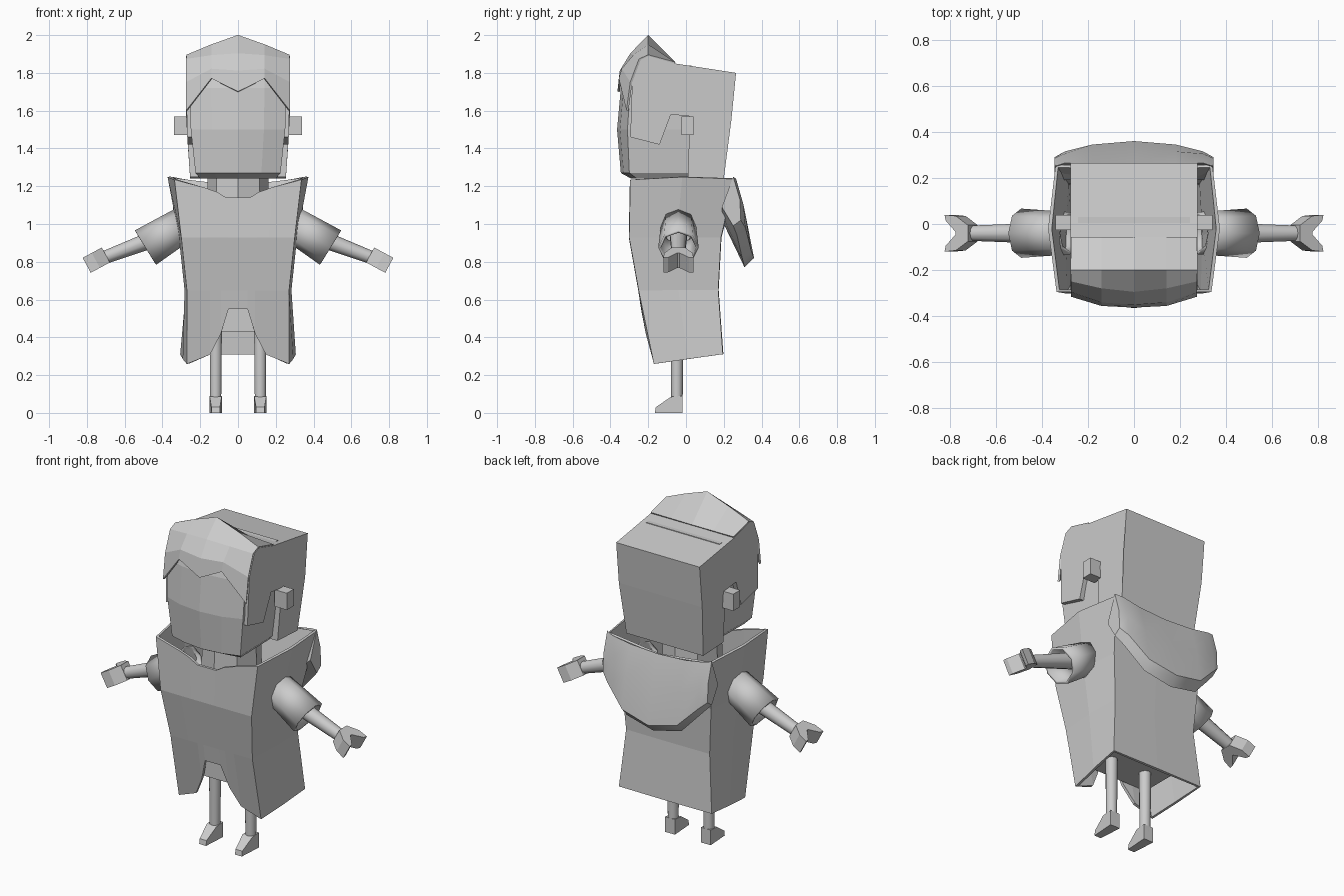
import bpy, bmesh
from mathutils import Vector, Matrix

if "Cube" in bpy.data.objects:
    bpy.data.objects.remove(bpy.data.objects["Cube"])


def finish(name, bm, smooth=False, thick=0):
    bmesh.ops.remove_doubles(bm, verts=bm.verts, dist=0.0005)
    bmesh.ops.recalc_face_normals(bm, faces=bm.faces)
    me = bpy.data.meshes.new(name)
    bm.to_mesh(me)
    bm.free()
    ob = bpy.data.objects.new(name, me)
    bpy.context.collection.objects.link(ob)
    if thick:
        m = ob.modifiers.new("thickness", "SOLIDIFY")
        m.thickness, m.offset = thick, 0
    if smooth:
        bpy.ops.object.select_all(action='DESELECT')
        bpy.context.view_layer.objects.active = ob
        ob.select_set(True)
        bpy.ops.object.shade_smooth_by_angle(angle=0.7)
    return ob


def loft(name, cols, wrap=False, ring=False, caps=False, **kw):
    """Skin neighbouring columns of points; ring closes every column."""
    bm = bmesh.new()
    vs = [[bm.verts.new(p) for p in c] for c in cols]
    n, m = len(vs), len(vs[0])
    for i in range(n if wrap else n - 1):
        a, b = vs[i], vs[(i + 1) % n]
        for j in range(m if ring else m - 1):
            k = (j + 1) % m
            bm.faces.new((a[j], b[j], b[k], a[k]))
    if caps:
        bm.faces.new(vs[0])
        bm.faces.new(vs[-1])
    return finish(name, bm, **kw)


def flip(col):
    return [(-x, y, z) for x, y, z in col]


def both(half):
    """Columns for x >= 0 (first on the centre line) made symmetric."""
    return [flip(c) for c in half[:0:-1]] + half


def tube(name, p0, p1, r0, r1, sides=12, caps=True, thick=0):
    p0, p1 = Vector(p0), Vector(p1)
    d = p1 - p0
    mat = Matrix.Translation((p0 + p1) / 2) @ d.to_track_quat('Z', 'Y').to_matrix().to_4x4()
    bm = bmesh.new()
    bmesh.ops.create_cone(bm, cap_ends=caps, segments=sides, radius1=r0, radius2=r1,
                          depth=d.length, matrix=mat)
    return finish(name, bm, smooth=True, thick=thick)


def box(name, lo, hi):
    lo, hi = Vector(lo), Vector(hi)
    bm = bmesh.new()
    bmesh.ops.create_cube(bm, size=1, matrix=Matrix.Translation((lo + hi) / 2)
                          @ Matrix.Diagonal((*(hi - lo), 1)))
    return finish(name, bm)


# Face: stacked rings with a pointed front
rings = [(1.24, .20, -.29, -.26), (1.27, .225, -.345, -.30), (1.5, .25, -.365, -.31),
         (1.72, .255, -.345, -.295), (1.84, .25, -.31, -.26)]
loft("face", [[(0, yc, z), (w * .55, yc + .015, z), (w, ye, z), (w * .97, .03, z),
               (-w * .97, .03, z), (-w, ye, z), (-w * .55, yc + .015, z)]
              for z, w, yc, ye in rings], ring=True, caps=True)

# Hair block with sideburn outline, narrower at the nape
prof = [(.01, 1.25), (.2, 1.24), (.24, 1.55), (.265, 1.80), (-.06, 1.85), (-.2, 1.89), (-.24, 1.87),
        (-.285, 1.75), (-.295, 1.46), (-.14, 1.42), (-.08, 1.58), (.02, 1.57)]
side = [(.275 - max(0, 1.55 - z) * .07, y, z) for y, z in prof]
loft("hair_back", [side, flip(side)], ring=True, caps=True)

# Zigzag fringe rising to a central peak
fringe = [(0, [(-.357, 1.70), (-.345, 1.81), (-.29, 1.90), (-.2, 1.995), (-.06, 1.852)]),
          (.14, [(-.35, 1.77), (-.335, 1.82), (-.275, 1.89), (-.2, 1.945), (-.06, 1.852)]),
          (.272, [(-.31, 1.60), (-.29, 1.75), (-.245, 1.87), (-.2, 1.89), (-.06, 1.852)])]
loft("fringe", both([[(x, y, z) for y, z in c] for x, c in fringe]), thick=.012)

# Neck
tube("neck", (0, -.06, .95), (0, -.06, 1.25), .17, .16, 8)

# Coat: columns from front centre round to back centre, stepped front hem
coat = []
for f, top, hem, hy in [(0, 1.14, .55, -.23), (.19, 1.14, .55, -.23), (.34, 1.17, .42, -.205),
                        (.56, 1.195, .31, -.175), (1, 1.235, .26, -.165)]:
    coat.append([(f * .33, -.29, top), (f * .295, -.295, .93), (f * .265, -.245, .65),
                 (f * .265, hy, hem)])
coat.append([(.365, -.02, 1.25), (.305, -.05, .93), (.275, -.04, .65), (.285, .01, .285)])
coat.append([(.335, .25, 1.24), (.29, .18, .93), (.27, .165, .65), (.30, .19, .31)])
coat.append([(0, .25, 1.2), (0, .18, .93), (0, .165, .65), (0, .19, .31)])
loft("coat", coat + [flip(c) for c in coat[-2:0:-1]], wrap=True, thick=.016)

# Underbody closing the inside of the coat
box("underbody", (-.24, -.19, .43), (.24, .15, .60))

# Hood hanging down the back
hood = [(0, [(.265, 1.21), (.315, 1.05), (.36, .82), (.31, .77), (.20, 1.0)]),
        (.18, [(.265, 1.22), (.315, 1.05), (.345, .86), (.30, .81), (.20, 1.0)]),
        (.30, [(.265, 1.24), (.305, 1.10), (.315, .98), (.27, .94), (.19, 1.05)]),
        (.345, [(.25, 1.25), (.285, 1.13), (.29, 1.02), (.25, .99), (.19, 1.09)])]
loft("hood", both([[(x, y, z) for y, z in c] for x, c in hood]), ring=True, caps=True, smooth=True)

# Claw outline: distance along the arm, sideways offset
claw = [(-.04, -.035), (.02, -.075), (.075, -.08), (.07, -.055), (.02, -.005), (.02, .005),
        (.07, .055), (.075, .08), (.02, .075), (-.04, .035)]

for s, tag in ((1, "left"), (-1, "right")):
    # Ear
    xs = sorted((s * .26, s * .34))
    box(tag + "_ear", (xs[0], -.025, 1.47), (xs[1], .04, 1.57))
    # Sleeve and arm
    tube(tag + "_sleeve", (s * .28, -.04, 1.005), (s * .49, -.04, .875), .085, .1, 8,
         caps=False, thick=.014)
    tube(tag + "_arm", (s * .33, -.04, .965), (s * .70, -.04, .825), .05, .035, 10)
    # Two-pronged hand
    u, v = Vector((s * .88, 0, -.475)), Vector((s * .475, 0, .88))
    mid = Vector((s * .735, -.04, .817))
    loft(tag + "_hand", [[mid + u * a + Vector((0, b, 0)) + v * t for a, b in claw]
                         for t in (-.045, .045)], ring=True, caps=True)
    # Leg and pointed shoe
    x = s * .118
    tube(tag + "_leg", (x, -.048, .02), (x, -.048, .5), .03, .035, 10)
    shoe = [(-.018, 0), (-.018, .09), (-.08, .085), (-.16, .03), (-.165, 0)]
    loft(tag + "_shoe", [[(x + t * w, y, z) for (y, z), w in zip(shoe, (1, 1, 1, .7, .7))]
                         for t in (-.032, .032)], ring=True, caps=True)
